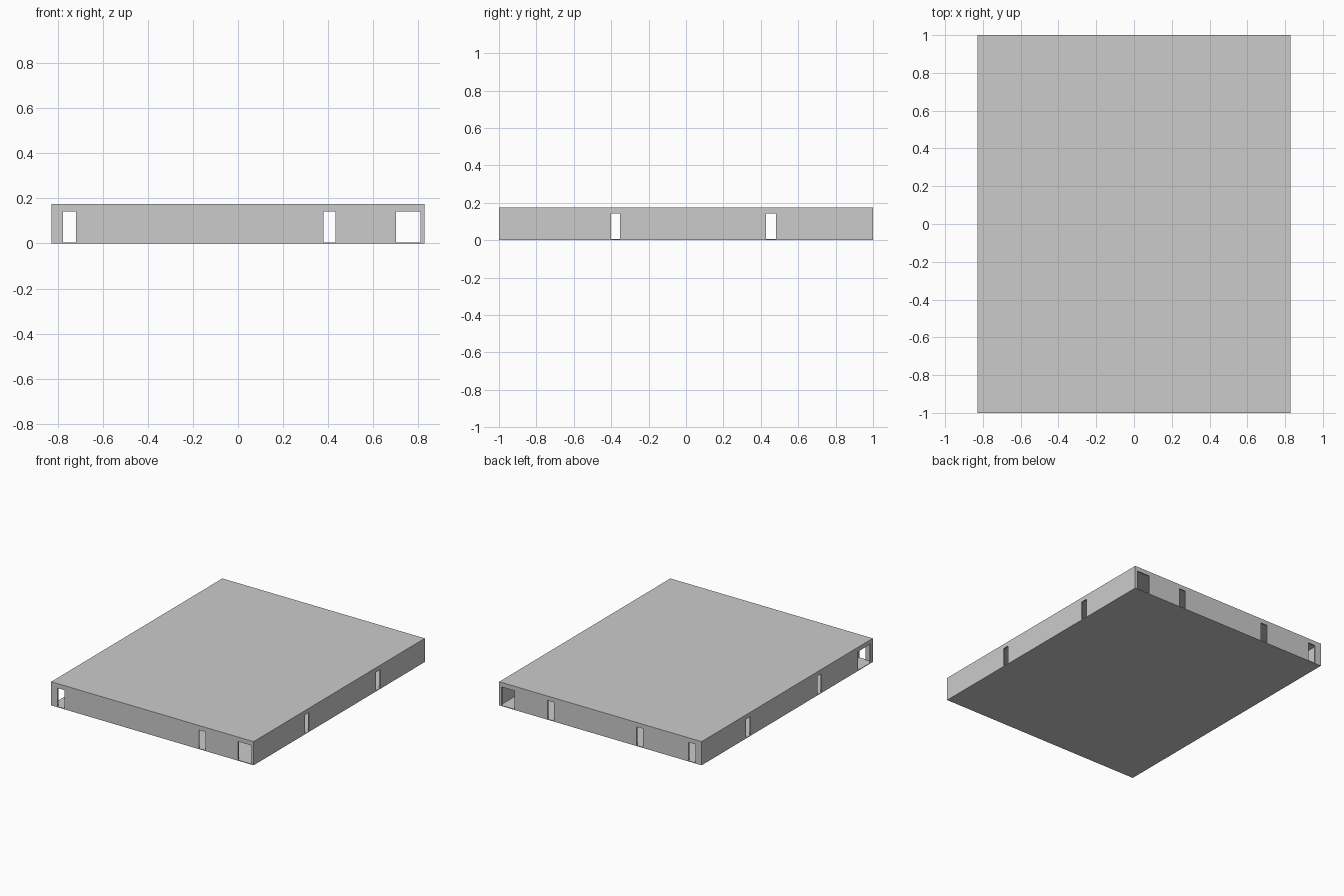
import bpy
from mathutils import Vector

if "Cube" in bpy.data.objects:
    bpy.data.objects.remove(bpy.data.objects["Cube"])

HX, HY, H = 0.828, 1.0, 0.175      # half width, half length, height
WALL, SLAB = 0.01, 0.005           # wall and slab thickness
DOOR_TOP = 0.142


def box(name, lo, hi):
    lo, hi = Vector(lo), Vector(hi)
    bpy.ops.mesh.primitive_cube_add(size=1, location=(lo + hi) / 2)
    ob = bpy.context.object
    ob.name = ob.data.name = name
    ob.scale = hi - lo
    bpy.ops.object.transform_apply(location=True, rotation=False, scale=True)
    return ob


def cut(target, cutter):
    cutter.hide_render = True
    mod = target.modifiers.new("cut", 'BOOLEAN')
    mod.operation = 'DIFFERENCE'
    mod.solver = 'EXACT'
    mod.object = cutter
    bpy.context.view_layer.objects.active = target
    bpy.ops.object.modifier_apply(modifier=mod.name)
    bpy.data.objects.remove(cutter, do_unlink=True)


# Hollow shell: floor, four walls and flat roof
shell = box("building_shell", (-HX, -HY, 0), (HX, HY, H))
cut(shell, box("room_cutter", (-HX + WALL, -HY + WALL, SLAB),
               (HX - WALL, HY - WALL, H - SLAB)))

# Doorways: ranges along x for front and back, along y for left and right
ends = [(-0.777, -0.72), (0.38, 0.433), (0.702, 0.81)]
sides = [(-0.402, -0.353), (0.427, 0.48)]
doors = {
    "front": ends,
    "back": ends + [(-0.35, -0.295)],
    "right": sides,
    "left": sides + [(-0.975, -0.825)],
}
REACH = 0.004   # cutters overshoot both wall faces by this much
for wall, spans in doors.items():
    sign = 1 if wall in ("back", "right") else -1
    half = HY if wall in ("front", "back") else HX
    d0, d1 = sorted((sign * (half - WALL - REACH), sign * (half + REACH)))
    for a, b in spans:
        if wall in ("front", "back"):
            lo, hi = (a, d0, SLAB), (b, d1, DOOR_TOP)
        else:
            lo, hi = (d0, a, SLAB), (d1, b, DOOR_TOP)
        cut(shell, box("door_cutter", lo, hi))
